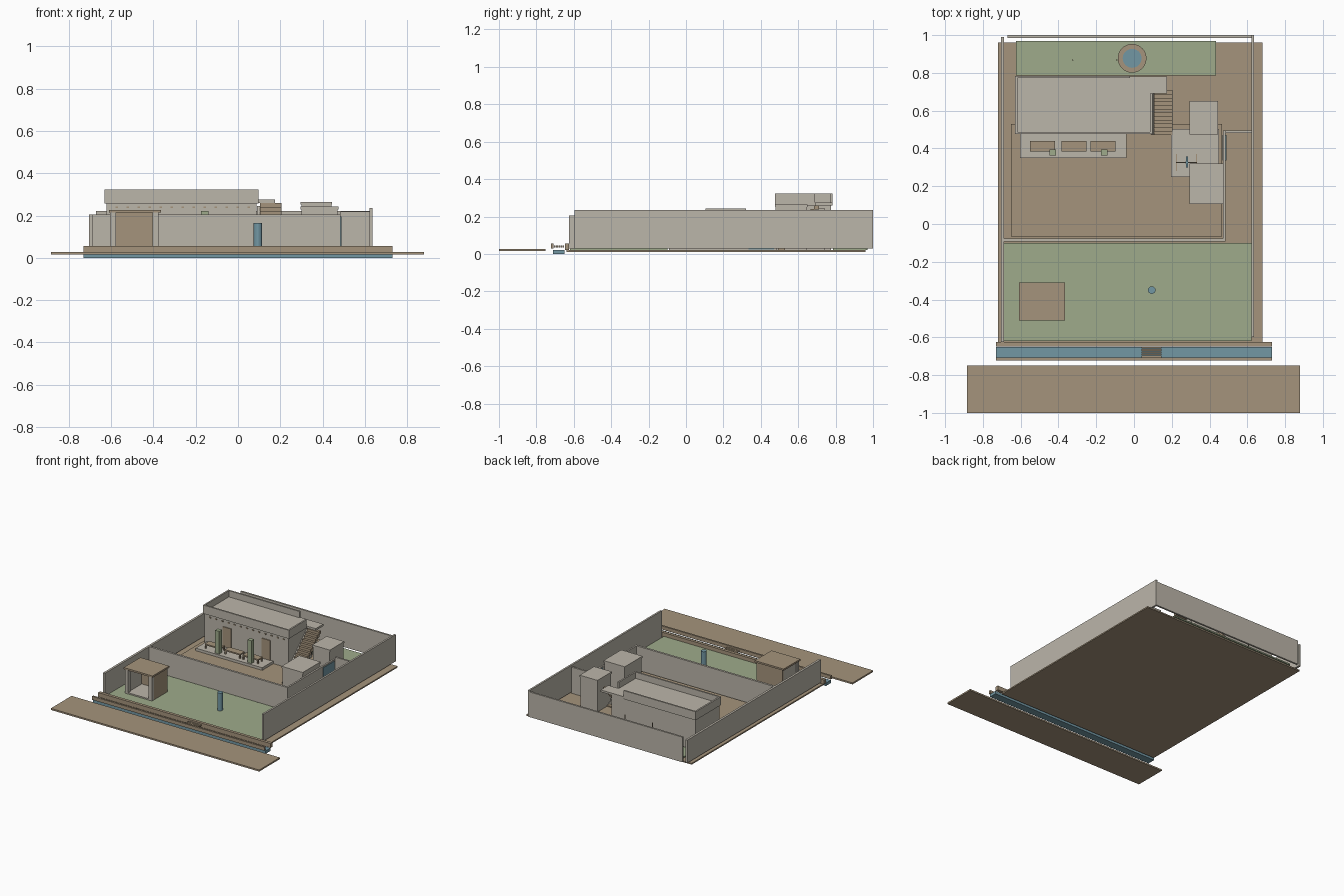
import bpy, bmesh, math
from mathutils import Vector


def material(name, rgb):
    m = bpy.data.materials.new(name)
    m.diffuse_color = (*rgb, 1)
    return m


PLASTER = material("pale plaster", (0.50, 0.465, 0.40))
EARTH = material("brown earth", (0.375, 0.295, 0.20))
GREEN = material("soft green", (0.345, 0.41, 0.26))
BLUE = material("muted blue", (0.17, 0.31, 0.37))


def finish(name, bm, mat):
    me = bpy.data.meshes.new(name)
    bm.to_mesh(me)
    bm.free()
    me.materials.append(mat)
    ob = bpy.data.objects.new(name, me)
    bpy.context.collection.objects.link(ob)
    return ob


def box(name, mat, x, y, z):
    """Box from three (low, high) ranges."""
    bm = bmesh.new()
    bmesh.ops.create_cube(bm, size=1)
    for v in bm.verts:
        v.co = Vector([(r[0] + r[1]) / 2 + c * (r[1] - r[0]) for c, r in zip(v.co, (x, y, z))])
    return finish(name, bm, mat)


def post(name, mat, x, y, z, radius, sides=16):
    bm = bmesh.new()
    bmesh.ops.create_cone(bm, cap_ends=True, segments=sides, radius1=radius,
                          radius2=radius, depth=z[1] - z[0])
    bmesh.ops.translate(bm, verts=bm.verts, vec=(x, y, (z[0] + z[1]) / 2))
    return finish(name, bm, mat)


# Ground, road and lawns
box("road", EARTH, (-0.885, 0.88), (-1, -0.75), (0.015, 0.027))
box("ground", EARTH, (-0.72, 0.68), (-0.64, 0.96), (0.01, 0.02))
box("front_lawn", GREEN, (-0.688, 0.622), (-0.62, -0.10), (0.02, 0.03))
box("back_lawn", GREEN, (-0.625, 0.435), (0.785, 0.97), (0.02, 0.03))
box("courtyard_paving", EARTH, (-0.65, 0.465), (-0.065, 0.53), (0.02, 0.028))

# Water channel with banks and a plank crossing
box("channel_water", BLUE, (-0.73, 0.73), (-0.71, -0.65), (0.0, 0.022))
box("channel_outer_bank", EARTH, (-0.73, 0.73), (-0.722, -0.708), (0.028, 0.055))
box("channel_inner_bank", EARTH, (-0.73, 0.73), (-0.648, -0.625), (0.022, 0.055))
for i in range(5):
    y = -0.706 + i * 0.0115
    box("crossing_plank", EARTH, (0.04, 0.145), (y, y + 0.009), (0.034, 0.044))

# Compound walls
box("left_wall", PLASTER, (-0.705, -0.688), (-0.625, 0.99), (0.03, 0.205))
box("right_wall", PLASTER, (0.622, 0.636), (-0.597, 1.0), (0.03, 0.235))
box("back_wall", PLASTER, (-0.67, 0.636), (0.986, 1.0), (0.03, 0.222))
box("cross_wall", PLASTER, (-0.69, 0.485), (-0.092, -0.076), (0.02, 0.205))
box("lane_wall", PLASTER, (0.472, 0.485), (-0.092, 0.495), (0.02, 0.205))
box("lane_end_wall", PLASTER, (0.485, 0.622), (0.481, 0.495), (0.02, 0.22))
box("side_door", BLUE, (0.468, 0.489), (0.335, 0.47), (0.025, 0.195))

# Main house with a parapet that opens towards the stair landing
box("house_body", PLASTER, (-0.622, 0.088), (0.485, 0.775), (0.02, 0.26))
box("house_roof", PLASTER, (-0.628, 0.095), (0.478, 0.782), (0.258, 0.275))
for name, x, y in (("front", (-0.63, 0.097), (0.476, 0.488)),
                   ("back", (-0.63, -0.02), (0.772, 0.784)),
                   ("left", (-0.63, -0.618), (0.488, 0.772)),
                   ("right", (0.085, 0.097), (0.488, 0.69))):
    box(name + "_parapet", PLASTER, x, y, (0.258, 0.323))
for x in (-0.43, -0.10):
    box("house_door", EARTH, (x - 0.036, x + 0.036), (0.479, 0.487), (0.035, 0.2))
for i in range(13):
    x = -0.58 + i * 0.052
    box("beam_end", EARTH, (x, x + 0.012), (0.478, 0.487), (0.235, 0.243))

# Outside stair and landing
box("stair_landing", PLASTER, (0.09, 0.175), (0.69, 0.782), (0.26, 0.275))
STEPS = 12
for i in range(STEPS):
    y = 0.47 + i * 0.0195
    z = 0.045 + i * 0.0195
    box("stair_step", EARTH, (0.105, 0.205), (y, y + 0.026), (z - 0.022, z))
bm = bmesh.new()
profile = [(0.475, 0.02), (0.74, 0.02), (0.74, 0.245), (0.70, 0.245), (0.475, 0.03)]
f = bm.faces.new([bm.verts.new((0.09, y, z)) for y, z in profile])
g = bmesh.ops.extrude_face_region(bm, geom=[f])
bmesh.ops.translate(bm, vec=(0.017, 0, 0),
                    verts=[v for v in g["geom"] if isinstance(v, bmesh.types.BMVert)])
bmesh.ops.recalc_face_normals(bm, faces=bm.faces)
finish("stair_side", bm, PLASTER)

# Veranda platform with cots and columns
box("veranda_platform", PLASTER, (-0.603, -0.04), (0.35, 0.485), (0.02, 0.048))
for x in (-0.485, -0.317, -0.165):
    box("cot_top", EARTH, (x - 0.066, x + 0.066), (0.385, 0.44), (0.072, 0.082))
    for sx in (-1, 1):
        for y in (0.389, 0.436):
            cx = x + sx * 0.061
            box("cot_leg", EARTH, (cx - 0.005, cx + 0.005), (y - 0.004, y + 0.004), (0.046, 0.073))
for x in (-0.43, -0.157):
    box("veranda_column", GREEN, (x - 0.017, x + 0.017), (0.363, 0.395), (0.047, 0.222))

# Two side rooms
for name, x, y, top in (("rear_room", (0.295, 0.445), (0.475, 0.65), 0.265),
                        ("front_room", (0.295, 0.475), (0.105, 0.32), 0.243)):
    box(name, PLASTER, (x[0] + 0.004, x[1] - 0.004), (y[0] + 0.004, y[1] - 0.004), (0.02, top - 0.01))
    box(name + "_roof", PLASTER, x, y, (top - 0.014, top))

# Washing platform with pump and frame
box("wash_platform", PLASTER, (0.196, 0.45), (0.25, 0.503), (0.02, 0.04))
post("pump", BLUE, 0.28, 0.325, (0.04, 0.11), 0.008, 12)
box("pump_handle", BLUE, (0.275, 0.285), (0.298, 0.358), (0.105, 0.115))
box("frame_bar", EARTH, (0.225, 0.33), (0.323, 0.328), (0.095, 0.10))
for x, y in ((0.225, (0.28, 0.37)), (0.33, (0.30, 0.37))):
    box("frame_foot", EARTH, (x - 0.003, x + 0.003), y, (0.04, 0.046))
    box("frame_post", EARTH, (x - 0.003, x + 0.003), (0.322, 0.329), (0.04, 0.10))

# Small hut on the front lawn, open at the front
box("hut_floor", PLASTER, (-0.595, -0.375), (-0.505, -0.32), (0.028, 0.04))
box("hut_back", EARTH, (-0.595, -0.375), (-0.332, -0.32), (0.03, 0.215))
box("hut_right", EARTH, (-0.387, -0.375), (-0.48, -0.332), (0.03, 0.215))
box("hut_left", PLASTER, (-0.595, -0.583), (-0.48, -0.332), (0.03, 0.215))
for x in (-0.59, -0.389):
    box("hut_pillar", PLASTER, (x - 0.014, x + 0.014), (-0.505, -0.478), (0.03, 0.215))
box("hut_roof", EARTH, (-0.61, -0.365), (-0.512, -0.31), (0.214, 0.227))

# Standing post on the lawn
post("lawn_post", BLUE, 0.094, -0.35, (0.03, 0.165), 0.02, 16)

# Round well: ring and water
post("well_ring", EARTH, -0.01, 0.877, (0.03, 0.055), 0.076, 32)
post("well_water", BLUE, -0.01, 0.877, (0.05, 0.058), 0.05, 32)

# Line poles in the back garden
for x in (-0.325, -0.092):
    post("line_pole", EARTH, x, 0.868, (0.03, 0.19), 0.004, 8)
